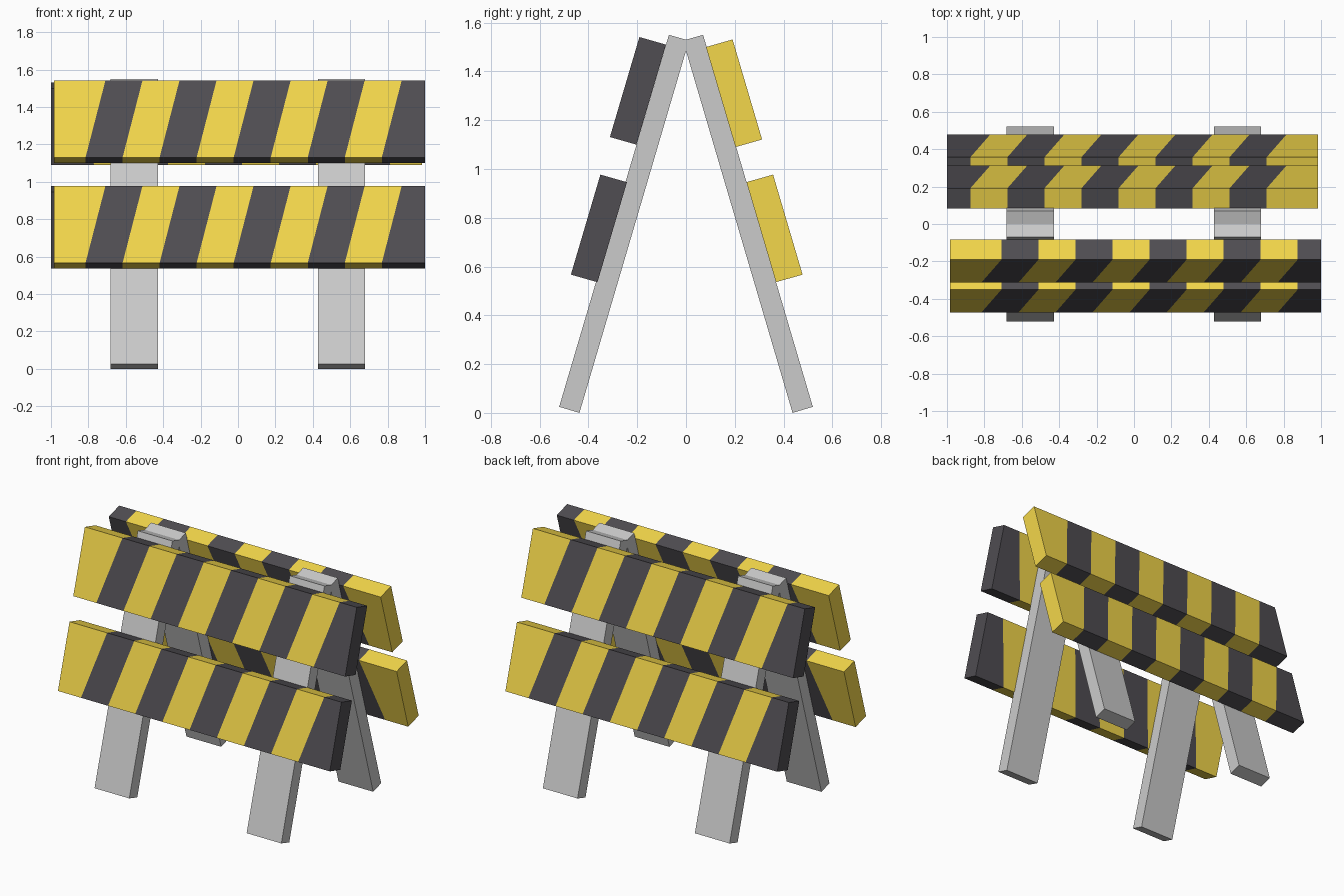
import bpy, bmesh

if "Cube" in bpy.data.objects:
    bpy.data.objects.remove(bpy.data.objects["Cube"])


def material(name, rgb):
    m = bpy.data.materials.new(name)
    m.diffuse_color = (*rgb, 1)
    m.use_nodes = True
    m.node_tree.nodes["Principled BSDF"].inputs["Base Color"].default_value = m.diffuse_color
    return m


YELLOW = material("yellow_paint", (0.90, 0.68, 0.07))
BLACK = material("black_paint", (0.08, 0.075, 0.085))


def finish(name, bm, mats=()):
    bmesh.ops.recalc_face_normals(bm, faces=bm.faces)
    mesh = bpy.data.meshes.new(name)
    bm.to_mesh(mesh)
    bm.free()
    for m in mats:
        mesh.materials.append(m)
    ob = bpy.data.objects.new(name, mesh)
    bpy.context.collection.objects.link(ob)
    return ob


# A-frame: one leaning leg, open at y = 0, mirrored front to back
def leg_frame(name, x0, x1):
    profile = [(0, 1.53), (-0.07, 1.55), (-0.52, 0.025), (-0.437, 0), (0, 1.485)]
    bm = bmesh.new()
    a, b = [[bm.verts.new((x, y, z)) for y, z in profile] for x in (x0, x1)]
    bm.faces.new(a)
    bm.faces.new(b[::-1])
    for i in range(4):
        bm.faces.new((a[i], b[i], b[i + 1], a[i + 1]))
    ob = finish(name, bm)
    mod = ob.modifiers.new("front_to_back", 'MIRROR')
    mod.use_axis = (False, True, False)


leg_frame("left_leg_frame", -0.682, -0.429)
leg_frame("right_leg_frame", 0.427, 0.68)


# Striped plank: leaning section swept along x, cut by slanted stripe edges
def board(name, y, z, side):
    section = [(y, z), (y + 0.109, z - 0.031),
               (y - 0.012, z - 0.441), (y - 0.121, z - 0.410)]
    edges = [-0.709 + 0.198 * k for k in range(9)]
    tops = [-0.983] + edges + [1.0]
    bottoms = [-0.983] + [x - 0.106 for x in edges] + [1.0]
    bm = bmesh.new()
    rings = []
    for t, b in zip(tops, bottoms):
        rings.append([bm.verts.new((side * x, side * py, pz))
                      for x, (py, pz) in zip((t, t, b, b), section)])
    for k in range(len(rings) - 1):
        p, q = rings[k], rings[k + 1]
        for i in range(4):
            j = (i + 1) % 4
            bm.faces.new((p[i], p[j], q[j], q[i])).material_index = k % 2
    bm.faces.new(rings[0]).material_index = 0
    bm.faces.new(rings[-1]).material_index = 1
    finish(name, bm, (YELLOW, BLACK))


# Back boards are the front boards turned half way round
board("front_upper_board", -0.191, 1.541, 1)
board("front_lower_board", -0.351, 0.977, 1)
board("back_upper_board", -0.191, 1.531, -1)
board("back_lower_board", -0.357, 0.977, -1)
